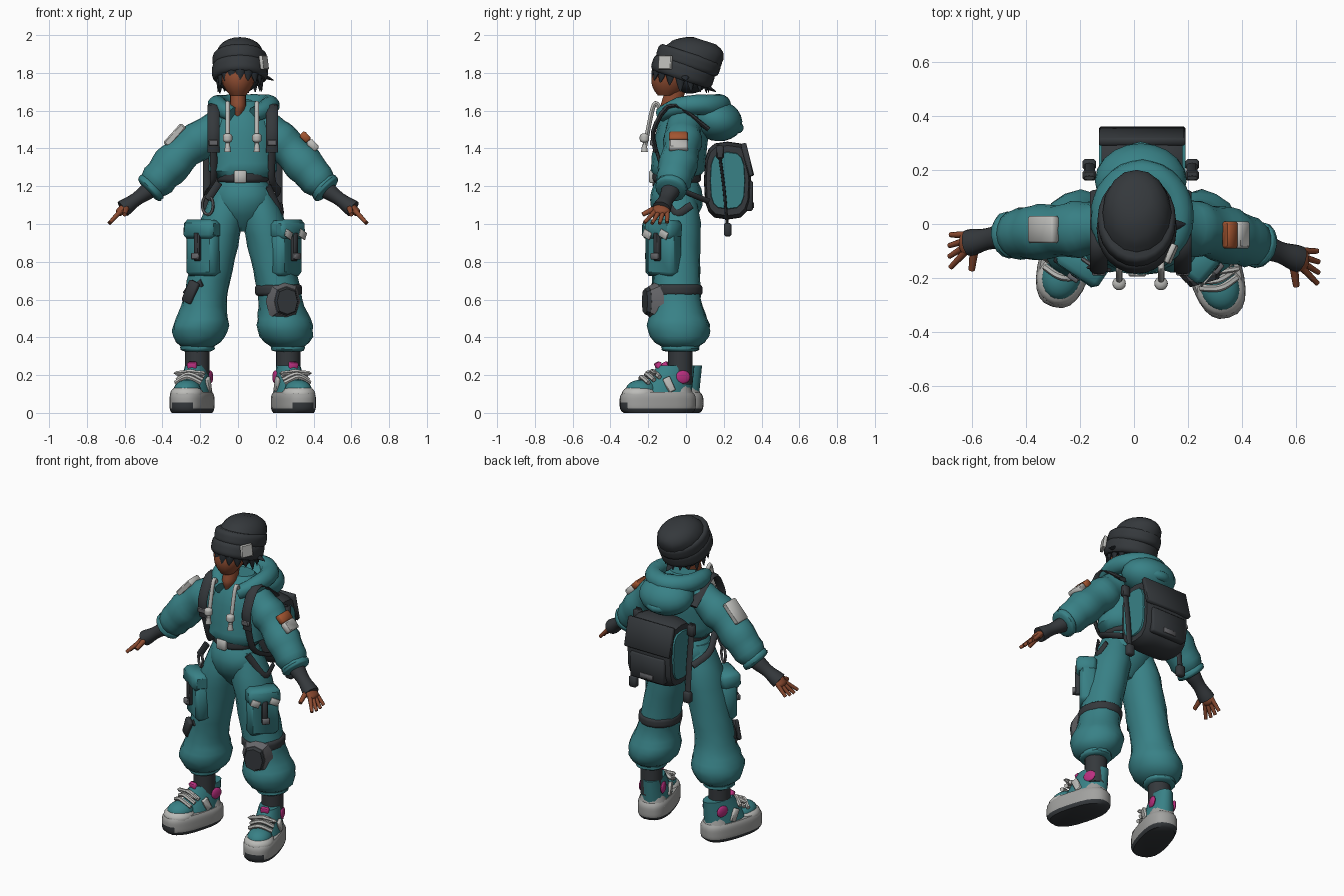
import bpy, bmesh, math, random
from math import sin, cos, pi, tau, sqrt, radians
from mathutils import Vector, Matrix, Euler

random.seed(4)
if "Cube" in bpy.data.objects:
    bpy.data.objects.remove(bpy.data.objects["Cube"])

def material(name, *color):
    made = bpy.data.materials.new(name)
    made.use_nodes = True
    made.diffuse_color = (*color, 1)
    made.node_tree.nodes["Principled BSDF"].inputs["Base Color"].default_value = (*color, 1)
    return made

teal = material("teal cloth", .04, .22, .24)
dark = material("charcoal", .035, .04, .045)
black = material("black hair", .02, .025, .03)
skin = material("brown skin", .26, .07, .03)
light = material("light grey", .5, .5, .48)
grey = material("sole grey", .36, .36, .35)
metal = material("metal grey", .13, .13, .14)
pink = material("pink", .5, .03, .22)
rust = material("rust", .36, .09, .03)

HERE, X, Y, Z = Matrix.Identity(4), Vector((1, 0, 0)), Vector((0, 1, 0)), Vector((0, 0, 1))
MID = .025  # the body leans a little to its left

# width along the length of a part, from start to end
plain = lambda t: 1
pill = lambda t: sqrt(max(.1, 1 - (2 * t - 1) ** 4))
barrel = lambda t: 1 - .1 * (2 * t - 1) ** 4
taper = lambda t: 1 - .9 * t ** 2
cone = lambda t: 1 - .3 * t
dome = lambda t: sqrt(1 - .85 * t ** 3)
egg = lambda t: sin(pi * (.1 + .8 * t)) ** .7
seat = lambda t: sin(pi * (.1 + .65 * t))
opening = lambda t: min(1, .3 + 2 * t)
blouse = lambda t: min(1, .75 + 3 * t) * (1 - .55 * t ** 5)
baggy = lambda t: (1 + .3 * math.exp(-((t - .8) / .15) ** 2)) * min(1, .6 + 6 * (1 - t), .7 + 2 * t)
sleeve = lambda t: min(1, .85 + t) * (1 + .06 * cos(3 * tau * t)) * min(1, .5 + 5 * (1 - t))

def place(location, turn=(0, 0, 0)):
    return Matrix.Translation(location) @ Euler([radians(angle) for angle in turn]).to_matrix().to_4x4()

def finish(bm, name, mats, at, rule=None):
    bmesh.ops.recalc_face_normals(bm, faces=bm.faces)
    for face in bm.faces:
        face.smooth = True
        face.material_index = rule(face) if rule else 0
    mesh = bpy.data.meshes.new(name)
    bm.to_mesh(mesh)
    bm.free()
    mesh.transform(at)
    mesh.set_sharp_from_angle(angle=radians(45))
    for mat in mats:
        mesh.materials.append(mat)
    bpy.context.collection.objects.link(bpy.data.objects.new(name, mesh))

def along(points, t):  # smooth curve through the points
    ends = [2 * points[0] - points[1], *points, 2 * points[-1] - points[-2]]
    i = min(int(t * (len(points) - 1)), len(points) - 2)
    u = t * (len(points) - 1) - i
    a, b, c, d = ends[i:i + 4]
    return b + (c - a) * u / 2 + (2 * a - 5 * b + 4 * c - d) * u * u / 2 + (3 * b - a - 3 * c + d) * u ** 3 / 2

# oval swept along a curve, its width following the profile
def loft(name, mat, points, width, depth=1, profile=plain, across=X, axis=None, steps=10, sides=16,
         power=2, wrinkle=0, at=HERE, rule=None):
    points = [Vector(p) for p in points]
    path = [along(points, i / steps) for i in range(steps + 1)]
    bm, loops = bmesh.new(), []
    for i, centre in enumerate(path):
        tangent = axis or (path[min(i + 1, steps)] - path[max(i - 1, 0)]).normalized()
        side = (across - tangent * across.dot(tangent)).normalized()
        front = tangent.cross(side) * depth
        loops.append([])
        for k in range(sides):
            size = width * profile(i / steps) * (1 + random.uniform(-wrinkle, wrinkle))
            c, s = (math.copysign(abs(v) ** (2 / power), v) for v in (cos(tau * k / sides), sin(tau * k / sides)))
            loops[-1].append(bm.verts.new(centre + side * size * c + front * size * s))
    for a, b in zip(loops, loops[1:]):
        for k in range(sides):
            bm.faces.new((a[k - 1], a[k], b[k], b[k - 1]))
    bm.faces.new(loops[0])
    bm.faces.new(loops[-1])
    finish(bm, name, mat if isinstance(mat, list) else [mat], at, rule)

def column(name, mat, low, high, width, depth=1, x=MID, y=-.05, lean=0, **options):
    loft(name, mat, [(x, y, low), (x, y + lean, high)], width, depth, axis=Z, **options)

def strap(name, mat, points, width=.02, across=X, **options):
    loft(name, mat, points, width, depth=.4, across=across, sides=8, **options)

def box(name, mat, location, size, turn=(0, 0, 0), at=HERE):
    bm = bmesh.new()
    bmesh.ops.create_cube(bm, size=1, matrix=Matrix.Diagonal((*size, 1)))
    bmesh.ops.bevel(bm, geom=bm.edges[:], offset=min(size) / 5, segments=1, affect="EDGES")
    finish(bm, name, [mat], at @ place(location, turn))

def ball(name, mat, location, size, turn=(0, 0, 0), at=HERE):
    bm = bmesh.new()
    bmesh.ops.create_uvsphere(bm, u_segments=20, v_segments=12, radius=1, matrix=Matrix.Diagonal((*size, 1)))
    finish(bm, name, [mat], at @ place(location, turn))

# head, face and neck
column("head", skin, low=1.68, high=1.9, width=.092, depth=1.2, x=0, y=-.1, lean=.06, profile=egg)
column("neck", skin, low=1.56, high=1.73, width=.042, depth=1.3, x=0, y=-.1, lean=.05, profile=opening)
ball("nose", skin, (0, -.16, 1.745), (.01, .02, .014))
box("mouth", rust, (0, -.15, 1.71), (.03, .008, .005))
for s in (-1, 1):
    box("eye", black, (s * .043, -.155, 1.765), (.035, .008, .02), turn=(0, 0, s * 22))

# hair: a ring of locks under the hat, shorter over the face
ball("hair_back", black, (0, .02, 1.77), (.11, .1, .08))
for i in range(16):
    a = tau * i / 16
    root = Vector((.01 + .105 * cos(a), -.03 + .125 * sin(a), 1.84))
    tip = Vector((.01 + .115 * cos(a), -.03 + .15 * sin(a), 1.69 - .07 * min(0, sin(a)) + random.uniform(0, .02)))
    around = Vector((-sin(a), cos(a), 0))
    loft("hair_lock", black, [root, tip], .033, .6, taper, around, steps=6, sides=8)
loft("side_spike", black, [(.1, -.01, 1.8), (.19, 0, 1.76)], .03, .5, taper, across=Y, sides=8)
loft("back_spike", black, [(MID, .08, 1.74), (MID, .16, 1.7)], .03, .5, taper, sides=8)

# beanie
hat = place((.01, -.03, 1.765), (-18, 0, 0))
column("hat_crown", dark, low=.1, high=.235, width=.13, depth=1.22, x=0, y=.01, lean=.05, profile=dome,
       wrinkle=.015, at=hat)
column("hat_cuff", dark, low=0, high=.09, width=.148, depth=1.15, x=0, y=0, profile=barrel, sides=24, at=hat)
column("hat_fold", dark, low=.07, high=.15, width=.145, depth=1.2, x=0, y=.01, profile=barrel, sides=24, at=hat)
box("hat_patch", light, (.137, -.11, 1.855), (.075, .02, .075), turn=(-8, 0, 66))

# jacket, collar and hood
column("jacket", teal, low=1.24, high=1.65, width=.18, depth=.8, lean=.05, profile=blouse, wrinkle=.02)
bends = [radians(angle) for angle in range(-156, 157, 24)]
loft("collar", teal, [(.03 + .14 * sin(a), .02 + .16 * cos(a), 1.63 - .06 * min(0, cos(a)) ** 2) for a in bends],
     .05, across=Z, steps=28, profile=lambda t: .8 + .35 * sin(pi * t), wrinkle=.04)
ball("hood", teal, (MID, .16, 1.55), (.17, .14, .11), turn=(-14, 0, 0))
loft("hood_seam", teal, [(MID - .15, .16, 1.54), (MID, .275, 1.51), (MID + .15, .16, 1.54)], .03, profile=pill, across=Z)
for x in (-.055, .1):
    loft("drawstring", light, [(x, -.13, 1.6), (x, -.17, 1.63), (x, -.22, 1.4)], .012, sides=8)
    column("toggle", light, low=1.43, high=1.48, width=.025, x=x, y=-.22, profile=pill)
    column("string_tip", light, low=1.38, high=1.42, width=.018, x=x, y=-.22, profile=cone)

# belt and trouser seat
column("belt", dark, low=1.22, high=1.28, width=.137, depth=.95, profile=barrel)
box("buckle", light, (.012, -.18, 1.25), (.065, .03, .065))
column("trouser_seat", teal, low=.96, high=1.24, width=.165, depth=.85, profile=seat, wrinkle=.02)
circle = [(.035 * cos(a), 0, .05 * sin(a)) for a in (tau * i / 12 for i in range(13))]
loft("belt_ring", metal, circle, .008, across=Y, steps=24, sides=6, at=place((-.16, -.15, 1.1), (0, 0, -35)))
strap("belt_cord", dark, [(-.1, -.17, 1.22), (-.16, -.16, 1.13)])
strap("hip_strap", dark, [(.16, -.13, 1.2), (.23, -.06, 1.06), (.23, .03, 1.1)], across=Z)

# chunky trainer pointing forward from its heel
def shoe(side, at):
    column(side + "_sole", [grey, dark], low=0, high=.11, width=.1, depth=2.05, x=0, y=-.14, profile=barrel, sides=24,
           power=2.6, at=at, rule=lambda face: int(face.calc_center_median().z < (.05 if face.normal.y < -.6 else .02)))
    column(side + "_heel_cup", grey, low=.08, high=.16, width=.088, x=0, y=-.03, profile=cone, at=at)
    column(side + "_upper", teal, low=.1, high=.25, width=.086, depth=1.7, x=0, y=-.1, lean=.06, profile=cone, at=at)
    ball(side + "_toe_bumper", light, (0, -.24, .1), (.088, .095, .05), at=at)
    ball(side + "_toe_box", teal, (0, -.23, .12), (.072, .085, .056), at=at)
    box(side + "_tongue", pink, (0, -.13, .235), (.05, .03, .07), turn=(22, 0, 0), at=at)
    for s in (-1, 1):
        ball(side + "_side_accent", pink, (s * .066, -.02, .19), (.012, .04, .035), at=at)
        box(side + "_side_stripe", light, (s * .08, -.1, .15), (.02, .04, .08), turn=(25, 0, 0), at=at)
        bow = [(0, -.17, .22), (s * .08, -.18, .21), (0, -.17, .2)]
        loft(side + "_lace_loop", light, bow, .01, across=Y, sides=6, at=at)
    for i in range(3):
        y, z = .03 * i - .23, .18 + .015 * i
        lace = [(-.07, y + .02, z - .02), (0, y, z + .01), (.07, y + .02, z - .02)]
        loft(side + "_lace", light, lace, .013, across=Y, sides=6, at=at)

# palm, four spread fingers and a thumb
def hand(side, s, wrist):
    def reach(x, y, z):
        return wrist + Vector((s * x, y, z))
    loft(side + "_palm", skin, [wrist, reach(.05, 0, -.05)], .045, .5, pill, across=Y)
    for i in range(4):
        spread = 1.5 - i
        curl = 1 - .05 * abs(spread)
        tip = reach(.095 * curl, .04 * spread - .03, -.1 * curl)
        loft(side + "_finger", skin, [reach(.03, .02 * spread, -.03), tip], .014, profile=cone, across=Y, sides=8)
    loft(side + "_thumb", skin, [reach(0, -.02, -.01), reach(.01, -.1, -.05)], .017, profile=cone, sides=8)

# limbs and everything worn on them
for s, side in ((1, "left"), (-1, "right")):
    hip, knee, hem = (MID + s * offset for offset in (.07, .19, .24))
    loft(side + "_trouser_leg", teal, [(hip, -.05, 1.2), (knee, -.05, .65), (hem, -.03, .34)], .115, 1.1, baggy,
         axis=Z, steps=18, wrinkle=.03)
    column(side + "_hem", teal, low=.32, high=.37, width=.09, depth=1.1, x=hem, y=-.03, profile=pill, wrinkle=.04)
    column(side + "_sock", dark, low=.15, high=.36, width=.065, x=hem, y=-.03)
    shoe(side, place((hem - s * .01, .005 - s * .02, 0), (0, 0, s * 16)))
    pocket = place((MID + s * .15, -.05, 0), (0, 0, 8 + s * 42))
    box(side + "_pocket", teal, (0, -.1, .85), (.18, .1, .25), at=pocket)
    box(side + "_pocket_flap", teal, (0, -.11, .97), (.19, .12, .1), turn=(-4, 0, 0), at=pocket)
    box(side + "_pocket_strap", dark, (0, -.16, .88), (.035, .03, .15), at=pocket)
    box(side + "_pocket_clip", metal, (0, -.18, .83), (.045, .02, .035), at=pocket)
    for x in (-.06, .055) if s > 0 else ():
        box("pocket_mark", light, (x, -.172, .945), (.055, .009, .04), turn=(0, 25, 0), at=pocket)
    shoulder = Vector((MID + s * .1, -.01, 1.53))
    elbow = Vector((s * .28, -.025, 1.385))
    cuff = Vector((s * .47, -.06 - s * .02, 1.18))
    wrist = Vector((s * .59, -.1 - s * .03, 1.1))
    loft(side + "_sleeve", teal, [shoulder, elbow, cuff], .1, 1, sleeve, across=Y, steps=16, wrinkle=.03)
    loft(side + "_cuff", teal, [elbow.lerp(cuff, .85), cuff.lerp(wrist, .1)], .085, 1, pill, across=Y, wrinkle=.03)
    loft(side + "_glove", dark, [cuff, wrist + Vector((s * .02, 0, -.02))], .05, .9, across=Y,
         profile=lambda t: .9 + .1 * cos(tau * t))
    hand(side, s, wrist)

# knee pad and leg straps
column("knee_strap", dark, low=.62, high=.68, width=.125, depth=1.1, x=MID + .19, profile=barrel)
for name, mat, size, lift in (("knee_pad_rim", metal, .095, 0), ("knee_pad", dark, .08, .02)):
    column(name, mat, low=lift - .04, high=lift + .02, width=size, depth=1.2, x=0, y=0, profile=cone, sides=8,
           power=2.6, at=place((.25, -.18, .59), (90, 0, 16)))
strap("loose_strap", dark, [(-.19, -.17, .69), (-.28, -.1, .63), (-.25, -.09, .56)], across=Z)
box("loose_strap_clip", dark, (-.25, -.15, .64), (.06, .03, .12), turn=(0, 25, -30))

# sleeve patches
for name, mat, x, size in (("patch_top", rust, -.03, .055), ("patch_bottom", light, .03, .065)):
    box(name, mat, (x, 0, .005), (size, .1, .04), at=place((.372, -.04, 1.435), (0, 47, 0)))
box("right_patch", light, (-.335, -.02, 1.47), (.14, .1, .04), turn=(0, -48, 0))

# backpack
for name, mat, half, size in (("backpack", dark, .15, .125), ("backpack_side_panels", teal, .16, .1)):
    loft(name, mat, [(.03 - half, .22, 1.23), (.03 + half, .22, 1.23)], size, 1.65, barrel, across=Y, power=3.2)
box("backpack_flap", dark, (.03, .325, 1.34), (.32, .03, .18), turn=(14, 0, 0))
box("backpack_pocket", dark, (.03, .335, 1.15), (.24, .04, .16))
box("backpack_label", metal, (.03, .355, 1.1), (.09, .009, .03))
for s in (-1, 1):
    x, outside = MID + s * .155, MID + s * .19
    strap("shoulder_strap", dark, [(x, -.16, 1.38), (x, -.17, 1.5), (x, -.07, 1.63), (x, .12, 1.5)], width=.032)
    box("strap_clip", metal, (x, -.18, 1.43), (.05, .02, .03))
    strap("under_strap", dark, [(x, -.16, 1.4), (x, -.1, 1.23), (outside, 0, 1.17), (x, .12, 1.12)], across=Z + X)
    strap("hanging_strap", dark, [(outside, .17, 1.42), (outside, .2, 1.2), (outside, .22, .97)])
    for y, z in ((.18, 1.38), (.22, .97)):
        box("hanging_clip", dark, (outside, y, z), (.05, .04, .07))
